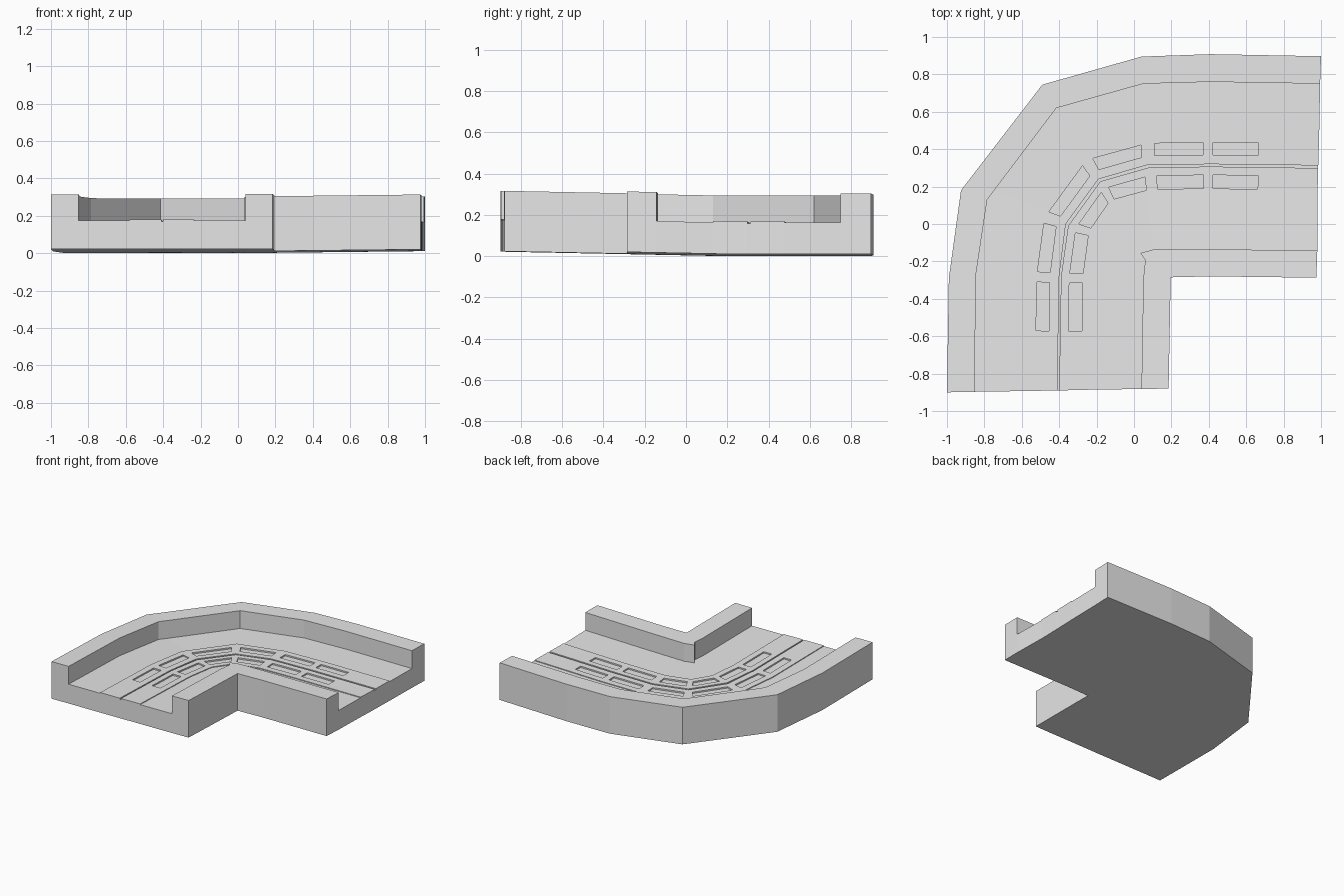
import bpy, bmesh
from mathutils import Vector

if "Cube" in bpy.data.objects:
    bpy.data.objects.remove(bpy.data.objects["Cube"])

stone = bpy.data.materials.new("light grey stone")
stone.use_nodes = True
GREY = (0.8, 0.8, 0.8, 1)
stone.diffuse_color = GREY
stone.node_tree.nodes["Principled BSDF"].inputs["Base Color"].default_value = GREY

# Plan outlines that follow the bend, from the front end round to the right end
wall_outer = [(-1, -.9), (-.99, -.29), (-.925, .18), (-.49, .745), (.04, .895), (.41, .908), (1, .897)]
wall_inner = [(-.853, -.897), (-.845, -.27), (-.785, .13), (-.415, .62), (.05, .75), (.41, .76), (.995, .75)]
strip_outer = [(-.58, -.893), (-.57, -.27), (-.525, .05), (-.28, .385), (.07, .48), (.41, .487), (.99, .478)]
groove_outer = [(-.41, -.89), (-.4, -.28), (-.365, 0), (-.19, .24), (.07, .315), (.41, .32), (.985, .313)]
groove_inner = [(-.4, -.89), (-.39, -.28), (-.352, -.01), (-.18, .228), (.08, .302), (.41, .307), (.985, .299)]
strip_inner = [(-.235, -.886), (-.225, -.28), (-.195, -.05), (-.105, .085), (.09, .137), (.41, .14), (.98, .13)]
kerb_inner = [(.04, -.882), (.05, -.29), (.06, -.195), (.035, -.155), (.11, -.135), (.41, -.135), (.98, -.142)]
kerb_outer = [(.185, -.88), (.194, -.4), (.195, -.285), (.195, -.285), (.195, -.285), (.41, -.28), (.975, -.287)]

# Part of each segment that holds a slot
slot_spans = [(.52, .94), (.06, .9), (.1, .9), (.1, .9), (.12, .88), (.02, .44)]


def between(a, b, t):
    return [Vector(p).lerp(Vector(q), t) for p, q in zip(a, b)]


def split(path):
    """Add the slot ends as extra points along a path."""
    points = [Vector(path[0])]
    for a, b, span in zip(path, path[1:], slot_spans):
        points += [Vector(a).lerp(Vector(b), t) for t in (*span, 1)]
    return points


lanes = [split(p) for p in (
    wall_outer, wall_inner, strip_outer,
    between(strip_outer, groove_outer, .3), between(strip_outer, groove_outer, .7),
    groove_outer, groove_inner,
    between(groove_inner, strip_inner, .27), between(groove_inner, strip_inner, .7),
    strip_inner, kerb_inner, kerb_outer)]

# Height of each lane; slots sit in the two middle lanes of the raised strips
WALL, FLOOR, STRIP, GROOVE = .293, .152, .158, .147
lane_heights = [WALL, FLOOR, STRIP, STRIP, STRIP, GROOVE, STRIP, STRIP, STRIP, FLOOR, WALL]
slot_lanes = (3, 7)
rows, cols = len(lanes[0]) - 1, len(lane_heights)


def height(i, j):
    if not (0 <= i < rows and 0 <= j < cols):
        return 0
    return GROOVE if j in slot_lanes and i % 3 == 1 else lane_heights[j]


def lift(p, z):
    """The two ends rise slightly away from the bend."""
    return Vector((p.x, p.y, z + .02 * max(0, .2 - p.y) + .011 * max(0, p.x)))


bm = bmesh.new()


def face(points):
    bm.faces.new([bm.verts.new(p) for p in points])


# Each cell gets a top, an underside and walls down to any lower neighbour
for i in range(rows):
    for j in range(cols):
        h = height(i, j)
        corners = [lanes[j][i], lanes[j + 1][i], lanes[j + 1][i + 1], lanes[j][i + 1]]
        face([lift(p, h) for p in corners])
        face([lift(p, 0) for p in reversed(corners)])
        neighbours = [(i - 1, j), (i, j + 1), (i + 1, j), (i, j - 1)]
        for k, cell in enumerate(neighbours):
            low = height(*cell)
            a, b = corners[k], corners[(k + 1) % 4]
            if low < h and (a - b).length > .001:
                face([lift(a, low), lift(b, low), lift(b, h), lift(a, h)])

bmesh.ops.remove_doubles(bm, verts=bm.verts, dist=.0005)
mesh = bpy.data.meshes.new("curved_channel")
bm.to_mesh(mesh)
bm.free()
mesh.materials.append(stone)
channel = bpy.data.objects.new("curved_channel", mesh)
bpy.context.collection.objects.link(channel)
